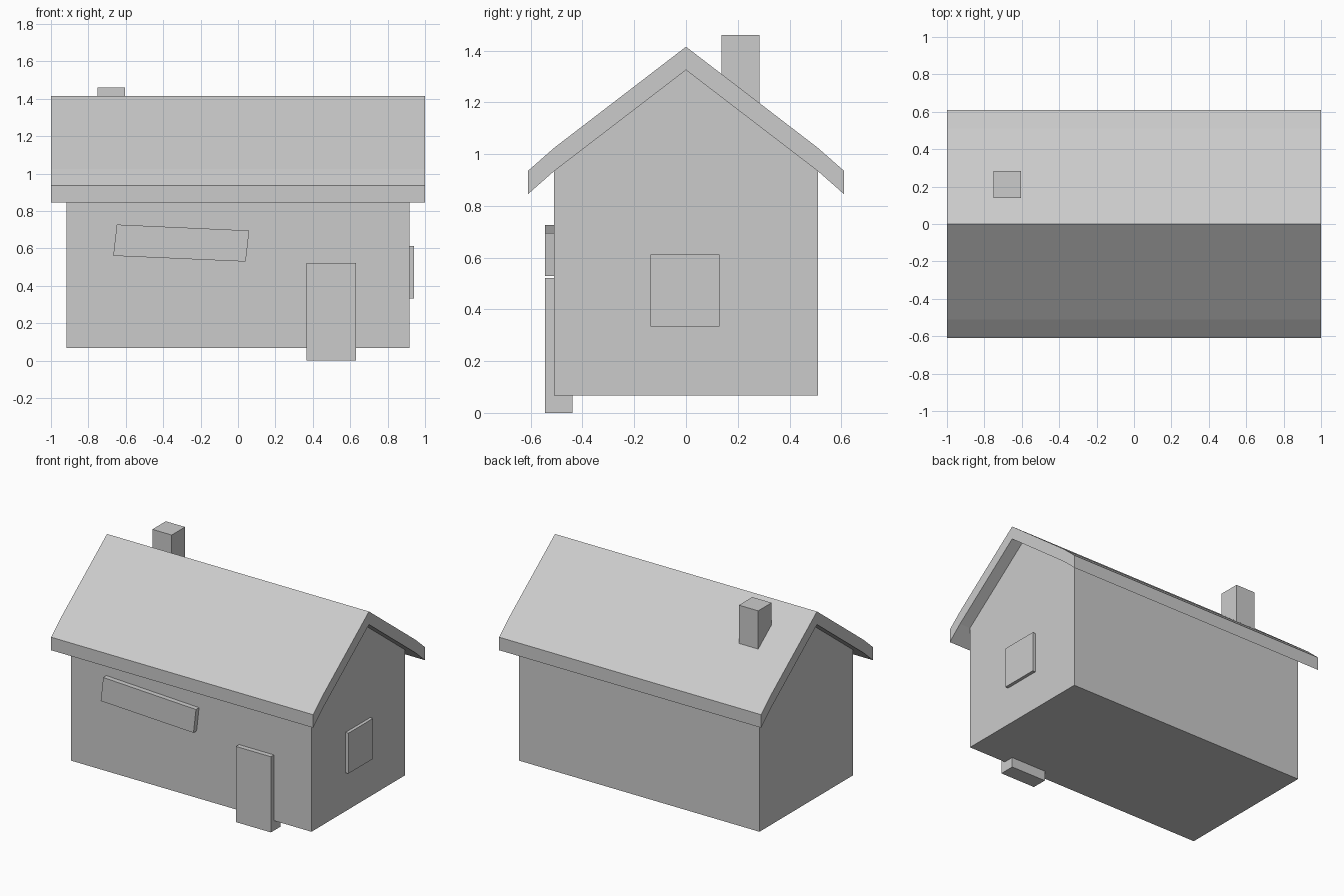
import bpy, bmesh
from mathutils import Vector

if "Cube" in bpy.data.objects:
    bpy.data.objects.remove(bpy.data.objects["Cube"])


def prism(name, profile, offset):
    """Extrude a closed profile of 3D points along an offset."""
    bm = bmesh.new()
    face = bm.faces.new([bm.verts.new(p) for p in profile])
    result = bmesh.ops.extrude_face_region(bm, geom=[face], use_keep_orig=True)
    moved = [v for v in result["geom"] if isinstance(v, bmesh.types.BMVert)]
    bmesh.ops.translate(bm, verts=moved, vec=Vector(offset))
    bmesh.ops.recalc_face_normals(bm, faces=bm.faces)
    mesh = bpy.data.meshes.new(name)
    bm.to_mesh(mesh)
    bm.free()
    obj = bpy.data.objects.new(name, mesh)
    bpy.context.collection.objects.link(obj)
    return obj


def box(name, x, y, z):
    """Box from (min, max) ranges."""
    base = [(x[0], y[0], z[0]), (x[1], y[0], z[0]), (x[1], y[1], z[0]), (x[0], y[1], z[0])]
    return prism(name, base, (0, 0, z[1] - z[0]))


def along_x(name, yz, half):
    """Prism with a side profile, centred on x = 0."""
    return prism(name, [(-half, y, z) for y, z in yz], (2 * half, 0, 0))


# Walls with gable ends
along_x("walls", [(-0.51, 0.068), (0.51, 0.068), (0.51, 0.935), (0, 1.325), (-0.51, 0.935)], 0.918)

# Roof slab, half profile mirrored, with slightly steeper eaves
thick = 0.09
half_top = [(0.61, 0.936), (0.51, 1.024), (0, 1.415)]
top = half_top + [(-y, z) for y, z in half_top[-2::-1]]
along_x("roof", top + [(y, z - thick) for y, z in reversed(top)], 1.0)

# Chimney on the back slope
box("chimney", (-0.75, -0.603), (0.138, 0.284), (1.11, 1.461))

# Door and side window
box("door", (0.365, 0.632), (-0.544, -0.438), (0, 0.522))
box("side_window", (0.84, 0.94), (-0.138, 0.13), (0.333, 0.612))

# Crooked sign board on the front
sign = [(-0.667, 0.56), (0.041, 0.529), (0.06, 0.695), (-0.648, 0.727)]
prism("sign_board", [(x, -0.544, z) for x, z in sign], (0, 0.106, 0))
